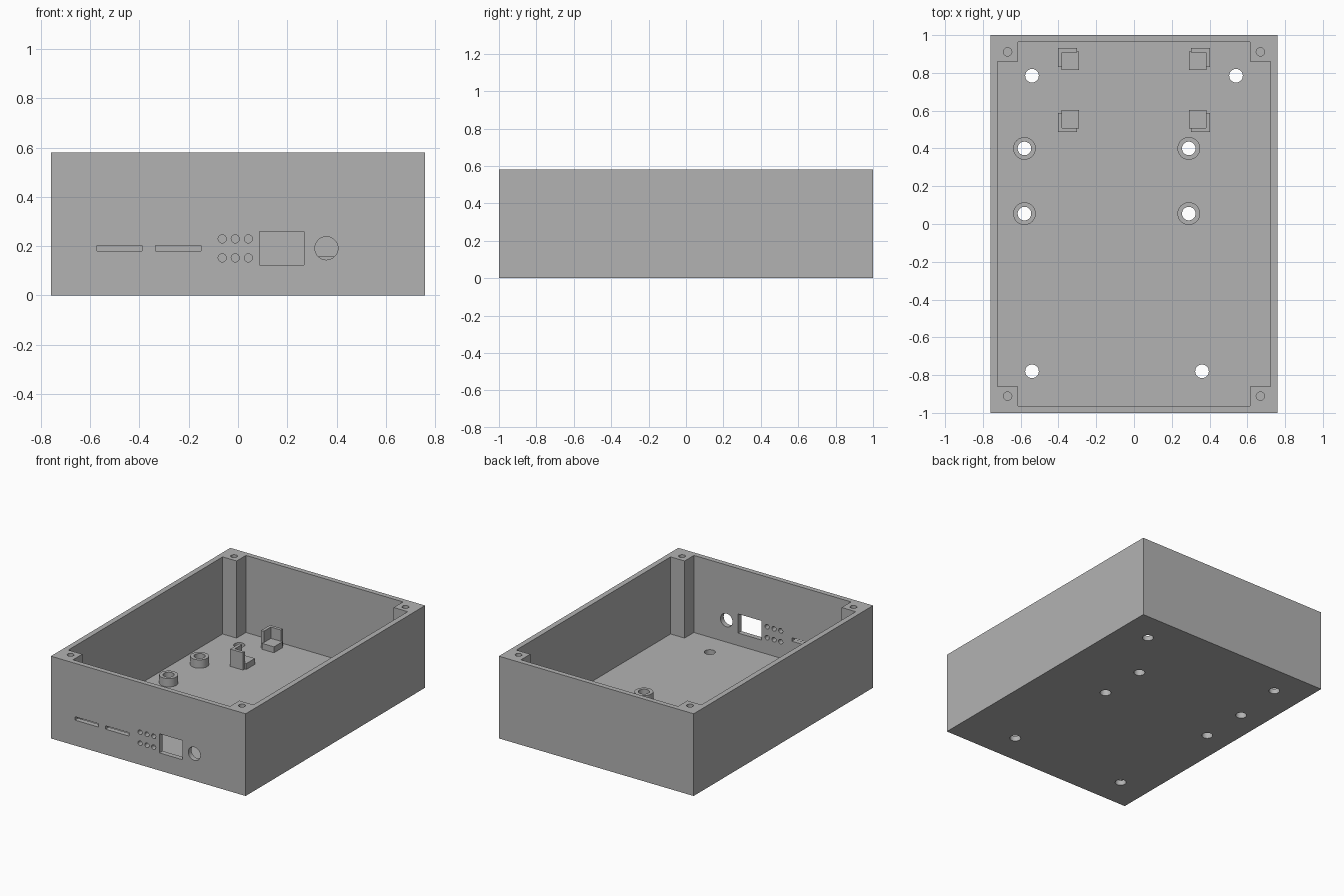
import bpy, bmesh
from mathutils import Matrix, Vector

cube = bpy.data.objects.get("Cube")
if cube:
    bpy.data.objects.remove(cube, do_unlink=True)

W, D, H = 0.76, 1.0, 0.58      # half width, half depth, height
FLOOR = 0.036                  # floor and wall thickness

grey = bpy.data.materials.new("plain grey")
grey.use_nodes = True
colour = (0.45, 0.45, 0.45, 1)
grey.diffuse_color = colour
grey.node_tree.nodes["Principled BSDF"].inputs["Base Color"].default_value = colour


def finish(name, bm):
    mesh = bpy.data.meshes.new(name)
    bm.to_mesh(mesh)
    bm.free()
    mesh.materials.append(grey)
    obj = bpy.data.objects.new(name, mesh)
    bpy.context.collection.objects.link(obj)
    return obj


def box(name, x, y, z):
    """Box from (min, max) ranges."""
    bm = bmesh.new()
    bmesh.ops.create_cube(bm, size=1)
    lo, hi = (Vector(c) for c in zip(x, y, z))
    bmesh.ops.scale(bm, vec=hi - lo, verts=bm.verts)
    bmesh.ops.translate(bm, vec=(lo + hi) / 2, verts=bm.verts)
    return finish(name, bm)


def rod(name, centre, radius, length, axis="Z"):
    bm = bmesh.new()
    turn = Matrix.Rotation(1.5707963, 4, "X") if axis == "Y" else Matrix()
    bmesh.ops.create_cone(bm, cap_ends=True, segments=32, radius1=radius, radius2=radius,
                          depth=length, matrix=Matrix.Translation(centre) @ turn)
    return finish(name, bm)


def boolean(target, tools, operation="DIFFERENCE"):
    """Apply each tool to the target, then remove the tool."""
    bpy.context.view_layer.objects.active = target
    for tool in tools:
        tool.hide_render = True
        mod = target.modifiers.new("cut", "BOOLEAN")
        mod.operation, mod.solver, mod.object = operation, "EXACT", tool
        bpy.ops.object.modifier_apply(modifier=mod.name)
        bpy.data.objects.remove(tool, do_unlink=True)


def smooth(obj):
    bpy.ops.object.select_all(action="DESELECT")
    obj.select_set(True)
    bpy.context.view_layer.objects.active = obj
    bpy.ops.object.shade_smooth_by_angle(angle=0.6)


# Open case with a cross-shaped cavity that leaves four corner posts
case = box("case", (-W, W), (-D, D), (0, H))
cavity = box("cavity", (-0.722, 0.722), (-0.86, 0.86), (FLOOR, H + 0.1))
boolean(cavity, [box("cavity_long", (-0.613, 0.613), (-0.964, 0.964), (FLOOR, H + 0.1))], "UNION")
boolean(case, [cavity])

# Screw holes in the post tops
boolean(case, [rod("screw_cut", (sx * 0.669, sy * 0.911, H), 0.022, 0.4)
               for sx in (-1, 1) for sy in (-1, 1)])

# Mounting holes through the floor
standoffs = [(x, y) for x in (-0.58, 0.29) for y in (0.055, 0.40)]
mounts = [(-0.54, 0.785), (0.54, 0.785), (-0.54, -0.78), (0.36, -0.78)]
boolean(case, [rod("floor_cut", (x, y, 0), 0.036, 0.3) for x, y in standoffs + mounts])

# Front panel openings: two slots, six small holes, a socket and a round port
wall = (-1.1, -0.9)
cuts = [box("slot_cut", (x, x + 0.183), wall, (0.179, 0.203)) for x in (-0.573, -0.334)]
cuts += [rod("light_cut", (x, -1, z), 0.0165, 0.2, "Y")
         for x in (-0.064, -0.011, 0.042) for z in (0.152, 0.229)]
cuts.append(box("socket_cut", (0.087, 0.269), wall, (0.124, 0.259)))
cuts.append(rod("port_cut", (0.359, -1, 0.191), 0.047, 0.2, "Y"))
boolean(case, cuts)
smooth(case)

# Hollow standoffs
for i, (x, y) in enumerate(standoffs):
    post = rod(f"standoff_{i + 1}", (x, y, 0.065), 0.06, 0.06)
    boolean(post, [rod("bore_cut", (x, y, 0.065), 0.036, 0.2)])
    smooth(post)

# Corner brackets: a low pad with an L-shaped upright around its outer corner
MID = 0.709
for sx, side in ((-1, "right"), (1, "left")):
    for sy, end in ((-1, "front"), (1, "back")):
        def span(sign, a, b, centre=0):
            return sorted((centre + sign * a, centre + sign * b))
        name = f"bracket_{end}_{side}"
        base = FLOOR - 0.003
        bracket = box(name, span(sx, 0.29, 0.383), span(sy, 0.106, 0.203, MID), (base, 0.078))
        boolean(bracket, [
            box("upright_a", span(sx, 0.380, 0.402), span(sy, 0.122, 0.222, MID), (base, 0.158)),
            box("upright_b", span(sx, 0.302, 0.402), span(sy, 0.200, 0.222, MID), (base, 0.158)),
        ], "UNION")
